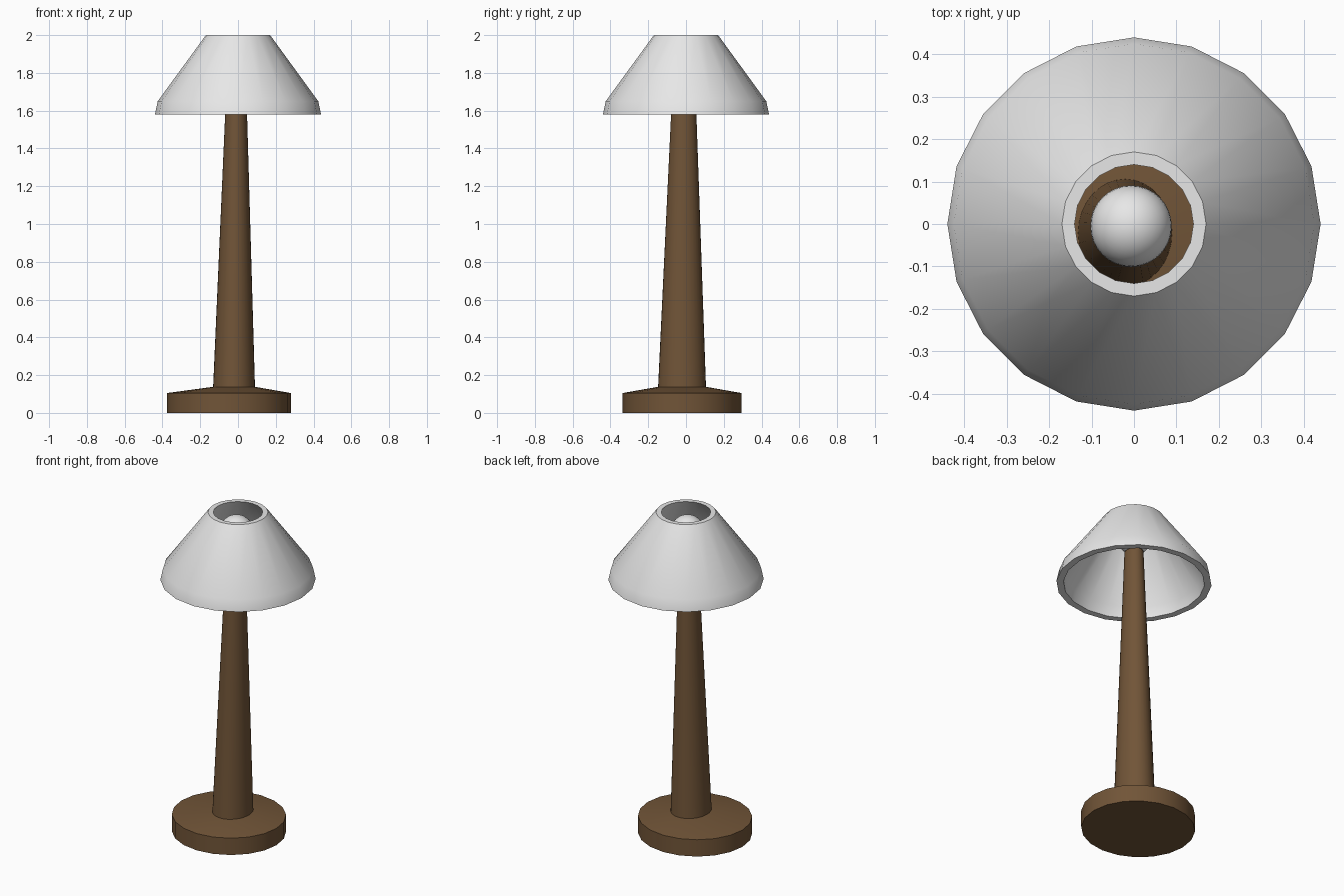
import bpy, bmesh, math

if "Cube" in bpy.data.objects:
    bpy.data.objects.remove(bpy.data.objects["Cube"])


def material(name, rgb):
    m = bpy.data.materials.new(name)
    m.diffuse_color = (*rgb, 1)
    m.use_nodes = True
    m.node_tree.nodes["Principled BSDF"].inputs["Base Color"].default_value = m.diffuse_color
    return m


wood = material("brown wood", (0.165, 0.09, 0.039))
white = material("white", (0.8, 0.8, 0.8))


def loft(name, rings, sides, mat, angle=30, closed=False):
    """Skin elliptical rings (cx, cy, rx, ry, z); cap the ends or close the loop."""
    bm = bmesh.new()
    loops = []
    for cx, cy, rx, ry, z in rings:
        loops.append([bm.verts.new((cx + rx * math.cos(2 * math.pi * i / sides),
                                    cy + ry * math.sin(2 * math.pi * i / sides), z))
                      for i in range(sides)])
    pairs = list(zip(loops, loops[1:]))
    if closed:
        pairs.append((loops[-1], loops[0]))
    else:
        bm.faces.new(loops[0])
        bm.faces.new(loops[-1])
    for a, b in pairs:
        for i in range(sides):
            j = (i + 1) % sides
            bm.faces.new((a[i], a[j], b[j], b[i]))
    bmesh.ops.recalc_face_normals(bm, faces=bm.faces)
    me = bpy.data.meshes.new(name)
    bm.to_mesh(me)
    bm.free()
    me.materials.append(mat)
    ob = bpy.data.objects.new(name, me)
    bpy.context.collection.objects.link(ob)
    smooth(ob, angle)
    return ob


def smooth(ob, angle):
    bpy.ops.object.select_all(action='DESELECT')
    bpy.context.view_layer.objects.active = ob
    ob.select_set(True)
    bpy.ops.object.shade_smooth_by_angle(angle=math.radians(angle))


# Round foot with a shallow sloping top
loft("base", [(-0.048, -0.021, 0.328, 0.315, 0),
              (-0.048, -0.021, 0.328, 0.315, 0.105),
              (-0.021, -0.021, 0.111, 0.127, 0.138)], 20, wood)

# Tapered, slightly leaning stem
loft("stem", [(-0.021, -0.021, 0.111, 0.127, 0.13),
              (-0.010, -0.012, 0.058, 0.067, 1.58),
              (-0.009, -0.011, 0.051, 0.058, 1.79)], 32, wood)

# Hollow lamp shade: outer wall up, inner wall down
shade_profile = [(0.44, 1.58), (0.425, 1.65), (0.17, 2.0),
                 (0.14, 2.0), (0.388, 1.645), (0.40, 1.58)]
loft("shade", [(0, 0, r, r, z) for r, z in shade_profile], 20, white, 35, closed=True)

# Light bulb
bpy.ops.mesh.primitive_uv_sphere_add(segments=32, ring_count=16, radius=0.096,
                                     location=(-0.007, -0.005, 1.88))
bulb = bpy.context.object
bulb.name = "bulb"
bulb.data.materials.append(white)
smooth(bulb, 40)
